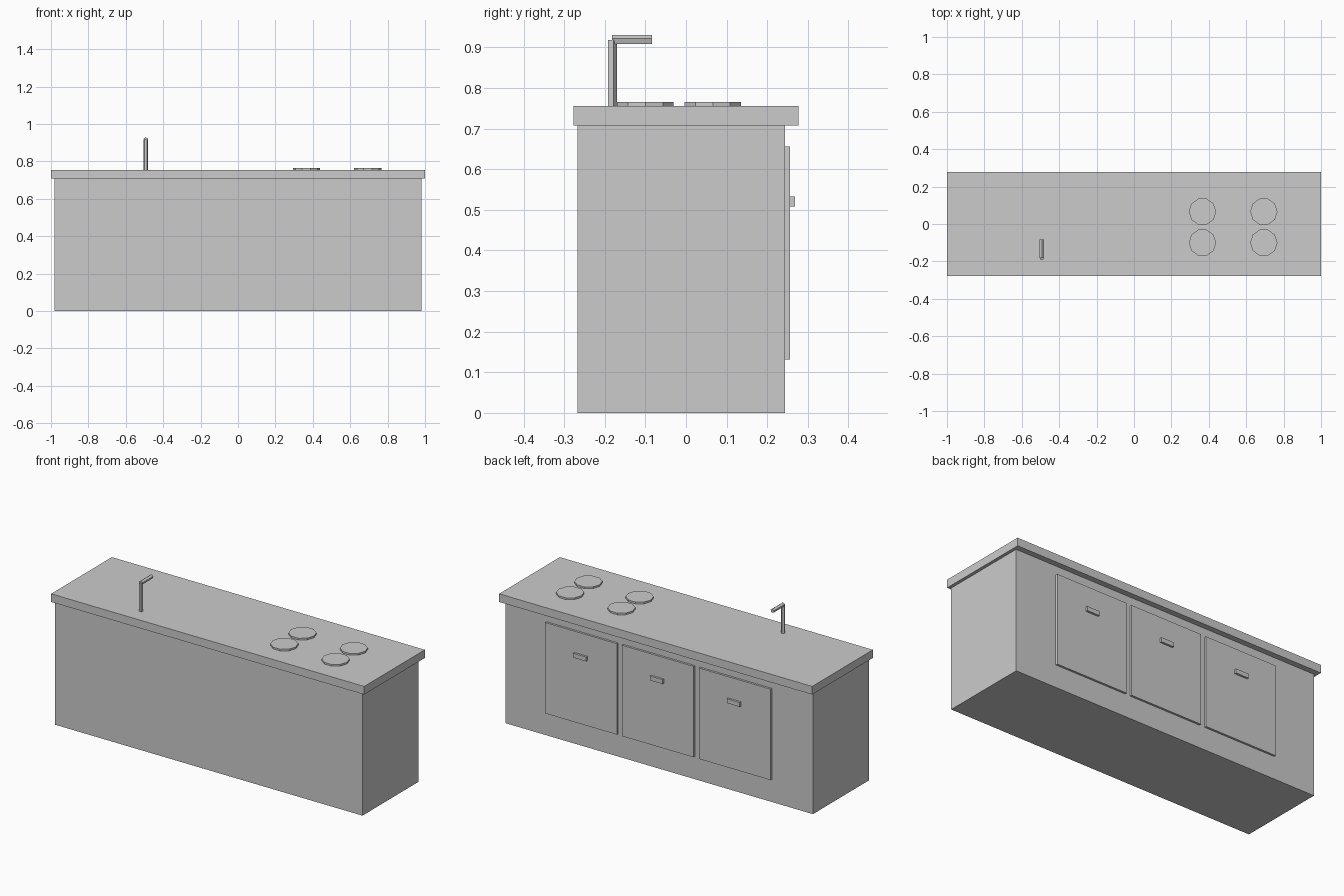
import bpy, math
from mathutils import Matrix

if "Cube" in bpy.data.objects:
    bpy.data.objects.remove(bpy.data.objects["Cube"])

grey = bpy.data.materials.new("light grey")
grey.diffuse_color = (0.6, 0.6, 0.6, 1)
grey.use_nodes = True
grey.node_tree.nodes["Principled BSDF"].inputs["Base Color"].default_value = grey.diffuse_color


def box(name, x, y, z):
    """Box from (min, max) ranges."""
    bpy.ops.mesh.primitive_cube_add(size=1)
    o = bpy.context.object
    o.name = name
    size = [r[1] - r[0] for r in (x, y, z)]
    mid = [(r[0] + r[1]) / 2 for r in (x, y, z)]
    o.data.transform(Matrix.Translation(mid) @ Matrix.Diagonal((*size, 1)))
    o.data.materials.append(grey)
    return o


def prism(name, sides, radius, depth, loc, rot=(0, 0, 0), spin=0):
    """Low-poly cylinder, spun about its own axis."""
    bpy.ops.mesh.primitive_cylinder_add(vertices=sides, radius=radius, depth=depth,
                                        location=loc, rotation=rot)
    o = bpy.context.object
    o.name = name
    o.data.transform(Matrix.Rotation(spin, 4, 'Z'))
    o.data.materials.append(grey)
    return o


# Cabinet and worktop
box("cabinet", (-0.982, 0.982), (-0.267, 0.244), (0, 0.708))
box("worktop", (-1, 1), (-0.277, 0.277), (0.708, 0.755))

# Doors with handles on the back side
for i, x in enumerate((-0.49, 0.002, 0.492)):
    box(f"door_{i + 1}", (x - 0.229, x + 0.229), (0.24, 0.256), (0.131, 0.656))
    box(f"handle_{i + 1}", (x - 0.041, x + 0.041), (0.25, 0.268), (0.508, 0.533))

# Four ten-sided hob plates, corners along x
for i, x in enumerate((0.366, 0.694)):
    for j, y in enumerate((-0.1, 0.066)):
        prism(f"hob_plate_{2 * i + j + 1}", 10, 0.073, 0.014, (x, y, 0.758),
              spin=math.pi / 2)

# Tap: upright and spout
prism("tap_upright", 5, 0.0118, 0.1675, (-0.493, -0.182, 0.83375))
prism("tap_spout", 5, 0.0118, 0.098, (-0.493, -0.133, 0.918),
      rot=(math.pi / 2, 0, 0))
